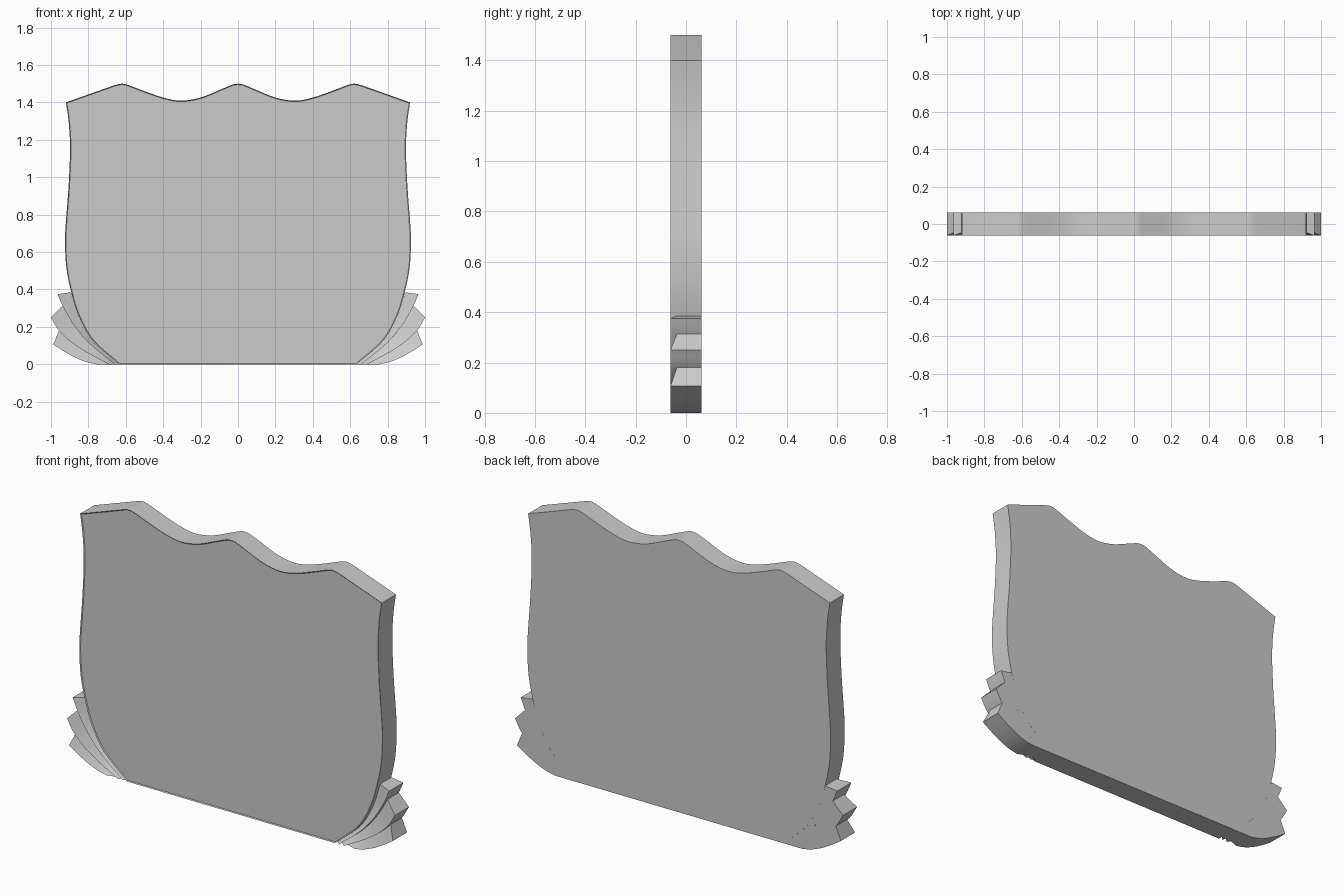
import bpy, bmesh
from mathutils import Vector

if "Cube" in bpy.data.objects:
    bpy.data.objects.remove(bpy.data.objects["Cube"])

HALF = 0.0615     # half thickness
RECESS = 0.037    # depth of the low edge of each leaf


def smooth(pts, k):
    """Catmull-Rom curve through 2D points, k steps per span."""
    p = [Vector(q) for q in pts]
    p = [2 * p[0] - p[1]] + p + [2 * p[-1] - p[-2]]
    out = []
    for i in range(1, len(p) - 2):
        a, b, c, d = p[i - 1:i + 3]
        for s in range(k):
            t = s / k
            out.append(0.5 * (2 * b + (c - a) * t + (2 * a - 5 * b + 4 * c - d) * t * t
                              + (3 * b - a - 3 * c + d) * t ** 3))
    return out + [p[-2]]


def finish(name, bm):
    bmesh.ops.recalc_face_normals(bm, faces=bm.faces)
    me = bpy.data.meshes.new(name)
    bm.to_mesh(me)
    bm.free()
    ob = bpy.data.objects.new(name, me)
    bpy.context.collection.objects.link(ob)
    bpy.ops.object.select_all(action='DESELECT')
    ob.select_set(True)
    bpy.context.view_layer.objects.active = ob
    bpy.ops.object.shade_smooth_by_angle(angle=0.5)
    return ob


# panel: half outline from top centre down the right side, then mirrored
crest = smooth([(0, 1.5), (0.03, 1.495), (0.1, 1.466), (0.2, 1.426), (0.305, 1.409),
                (0.4, 1.426), (0.5, 1.46), (0.59, 1.494), (0.625, 1.5), (0.66, 1.492)], 4)
side = smooth([(0.92, 1.40), (0.905, 1.29), (0.898, 1.15), (0.906, 0.95), (0.921, 0.75),
               (0.925, 0.65), (0.917, 0.51), (0.89, 0.38), (0.85, 0.255), (0.775, 0.125),
               (0.635, 0)], 4)
half = crest + side
outline = half + [Vector((-p.x, p.y)) for p in reversed(half[1:])]

bm = bmesh.new()
front = [bm.verts.new((p.x, -HALF, p.y)) for p in outline]
back = [bm.verts.new((p.x, HALF, p.y)) for p in outline]
face = bm.faces.new(front)
bm.faces.new(back[::-1])
n = len(outline)
for i in range(n):
    j = (i + 1) % n
    bm.faces.new((front[i], back[i], back[j], front[j]))
bmesh.ops.recalc_face_normals(bm, faces=bm.faces)
# slim chamfer around the front face
bmesh.ops.inset_region(bm, faces=[face], thickness=0.005, use_even_offset=True)
for v in front:
    v.co.y += 0.005
finish("panel", bm)

# corner leaves: each spans from the previous rib to its own, sloping forward
ribs = [
    [(0.893, 0.385), (0.85, 0.255), (0.775, 0.125), (0.635, 0)],
    [(0.965, 0.375), (0.938, 0.313), (0.88, 0.213), (0.79, 0.107), (0.66, 0)],
    [(1.0, 0.25), (0.957, 0.18), (0.885, 0.113), (0.79, 0.053), (0.69, 0)],
    [(0.988, 0.106), (0.93, 0.069), (0.87, 0.036), (0.81, 0.012), (0.755, 0)],
]
for k, name in enumerate(("upper_leaf", "middle_leaf", "lower_leaf")):
    upper = smooth(ribs[k][-4:], 8)
    lower = smooth(ribs[k + 1], 6)
    bm = bmesh.new()
    rings = []
    for u, l in zip(upper, lower):
        rings.append([bm.verts.new(c) for c in (
            (u.x, -RECESS, u.y), (l.x, -HALF, l.y), (l.x, HALF, l.y), (u.x, HALF, u.y))])
    for a, b in zip(rings, rings[1:]):
        for i in range(4):
            j = (i + 1) % 4
            bm.faces.new((a[i], a[j], b[j], b[i]))
    bm.faces.new(rings[0])
    bm.faces.new(rings[-1][::-1])
    ob = finish(name, bm)
    m = ob.modifiers.new("mirror", 'MIRROR')
    m.use_mirror_merge = False
